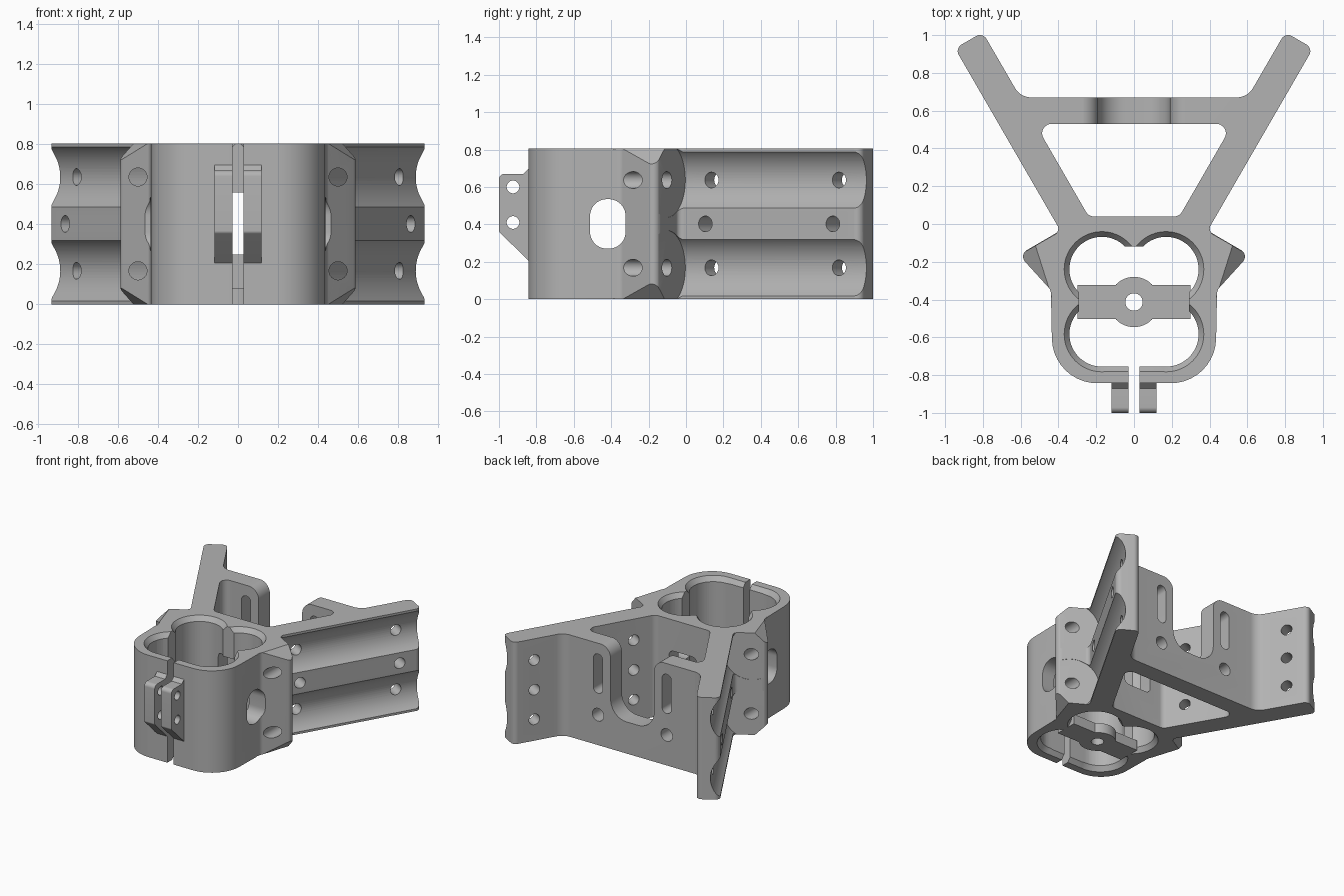
import bpy, bmesh, math
from mathutils import Vector

cube = bpy.data.objects.get("Cube")
if cube:
    bpy.data.objects.remove(cube, do_unlink=True)

H = 0.805
MID = H / 2
ROWS = (0.168, 0.637)

grey = bpy.data.materials.new("grey")
grey.use_nodes = True
COLOR = (0.45, 0.45, 0.45, 1)
grey.diffuse_color = COLOR
grey.node_tree.nodes["Principled BSDF"].inputs["Base Color"].default_value = COLOR


def rounded(points, steps=10):
    """Fillet the corners of a closed outline; each point is (u, v[, radius])."""
    out = []
    for i, pt in enumerate(points):
        p = Vector(pt[:2])
        if len(pt) < 3:
            out.append(p)
            continue
        a = (Vector(points[i - 1][:2]) - p).normalized()
        b = (Vector(points[(i + 1) % len(points)][:2]) - p).normalized()
        half = a.angle(b) / 2
        reach = pt[2] / math.tan(half)
        centre = p + (a + b).normalized() * pt[2] / math.sin(half)
        va, vb = p + a * reach - centre, p + b * reach - centre
        turn = math.atan2(va.x * vb.y - va.y * vb.x, va.dot(vb))
        for k in range(steps + 1):
            t = turn * k / steps
            c, s = math.cos(t), math.sin(t)
            out.append(centre + Vector((va.x * c - va.y * s, va.x * s + va.y * c)))
    return out


def prism(name, points, lo, hi, axis="z"):
    """Extrude a rounded outline along an axis."""
    place = {"z": lambda u, v, w: (u, v, w),
             "y": lambda u, v, w: (u, w, v),
             "x": lambda u, v, w: (w, u, v)}[axis]
    bm = bmesh.new()
    outline = rounded(points)
    rings = [[bm.verts.new(place(p.x, p.y, w)) for p in outline] for w in (lo, hi)]
    n = len(outline)
    for ring in rings:
        bm.faces.new(ring)
    for i in range(n):
        j = (i + 1) % n
        bm.faces.new((rings[0][i], rings[0][j], rings[1][j], rings[1][i]))
    return finish(name, bm)


def rod(name, start, end, r1, r2=None, sides=40):
    """Cylinder or cone between two points."""
    start, end = Vector(start), Vector(end)
    bm = bmesh.new()
    bmesh.ops.create_cone(bm, cap_ends=True, segments=sides, radius1=r1,
                          radius2=r1 if r2 is None else r2, depth=(end - start).length)
    turn = Vector((0, 0, 1)).rotation_difference(end - start).to_matrix().to_4x4()
    bm.transform(turn)
    bmesh.ops.translate(bm, verts=bm.verts, vec=(start + end) / 2)
    return finish(name, bm)


def finish(name, bm):
    bmesh.ops.recalc_face_normals(bm, faces=bm.faces)
    me = bpy.data.meshes.new(name)
    bm.to_mesh(me)
    bm.free()
    me.materials.append(grey)
    ob = bpy.data.objects.new(name, me)
    bpy.context.collection.objects.link(ob)
    return ob


def box(name, x0, x1, y0, y1, z0, z1):
    return prism(name, [(x0, y0), (x1, y0), (x1, y1), (x0, y1)], z0, z1)


def cut(target, cutter, operation="DIFFERENCE"):
    cutter.hide_render = True
    mod = target.modifiers.new("cut", "BOOLEAN")
    mod.operation, mod.solver, mod.object = operation, "EXACT", cutter
    bpy.context.view_layer.update()
    mesh = bpy.data.meshes.new_from_object(
        target.evaluated_get(bpy.context.evaluated_depsgraph_get()))
    target.modifiers.clear()
    target.data = mesh
    bpy.data.objects.remove(cutter, do_unlink=True)


# Main outline: clamp, bolt ears and splayed arms
half = [(0.43, -0.843, 0.24), (0.44, -0.35, 0.05), (0.61, -0.163, 0.04),
        (0.39, -0.035, 0.03), (0.948, 0.93, 0.04), (0.801, 1.015, 0.04),
        (0.601, 0.67, 0.1)]
bracket = prism("bracket", half + [(-p[0], *p[1:]) for p in reversed(half)], 0, H)

# Triangular opening between the arms
cut(bracket, prism("opening", [(0.24, 0.04, 0.05), (0.523, 0.53, 0.05),
                               (-0.523, 0.53, 0.05), (-0.24, 0.04, 0.05)], -0.1, 0.9))

# Four-lobed clamp cavity with chamfered rims
cut(bracket, box("cavity", -0.29, 0.29, -0.58, -0.12, -0.1, 0.9))
cut(bracket, box("cavity_front", -0.17, 0.17, -0.755, -0.5, -0.1, 0.9))
for x in (-0.17, 0.17):
    for y in (-0.24, -0.583):
        cut(bracket, rod("lobe", (x, y, -0.1), (x, y, 0.9), 0.172, sides=64))
        for z, inward in ((0, 1), (H, -1)):
            cut(bracket, rod("rim", (x, y, z - 0.01 * inward), (x, y, z + 0.04 * inward),
                             0.207, 0.17, sides=64))
for z, s in ((0, 1), (H, -1)):
    cut(bracket, prism("front_rim", [(-0.79, z - s * 0.01), (-0.75, z + s * 0.04),
                                     (-0.7, z + s * 0.04), (-0.7, z - s * 0.01)],
                       -0.17, 0.17, "x"))

# Clamp slit, web window and side slot
cut(bracket, box("slit", -0.028, 0.028, -0.9, -0.6, -0.1, 0.9))
cut(bracket, prism("web_window", [(-0.12, 0.25, 0.04), (0.12, 0.25, 0.04),
                                  (0.12, 0.56, 0.04), (-0.12, 0.56, 0.04)], -0.2, 0.1, "y"))
cut(bracket, prism("side_slot", [(-0.513, 0.27, 0.09), (-0.323, 0.27, 0.09),
                                 (-0.323, 0.535, 0.09), (-0.513, 0.535, 0.09)], -0.7, 0.7, "x"))

# Crossbar notch with rounded shoulders
cut(bracket, prism("notch", [(-0.4, 0.9), (-0.4, H + 0.001), (-0.19, H + 0.001, 0.09),
                             (-0.19, 0.25, 0.14), (0.19, 0.25, 0.14),
                             (0.19, H + 0.001, 0.09), (0.4, H + 0.001), (0.4, 0.9)],
                   0.5, 0.7, "y"))

for side in (1, -1):
    along = Vector((0.5 * side, 0.866, 0))
    out = Vector((0.866 * side, -0.5, 0))
    root = Vector((0.39 * side, -0.035, 0))

    # Crossbar slot and hole
    x = 0.3 * side
    cut(bracket, prism("bar_slot", [(x - 0.04, 0.41, 0.039), (x + 0.04, 0.41, 0.039),
                                    (x + 0.04, 0.72, 0.039), (x - 0.04, 0.72, 0.039)],
                       0.5, 0.7, "y"))
    cut(bracket, rod("bar_hole", (x, 0.5, 0.24), (x, 0.7, 0.24), 0.05))

    # Tube grooves along the arms and the bolt holes in the ears
    for z in ROWS:
        up = Vector((0, 0, z))
        axis = root + out * 0.132 + up
        cut(bracket, rod("groove", axis - along * 0.003, axis + along * 1.3, 0.2, sides=80))
        cut(bracket, rod("ear_hole", (0.5 * side, -0.45, z), (0.5 * side, -0.02, z), 0.045))

    # Cross holes through each arm
    for s in (0.16, 0.947):
        for z in (*ROWS, MID):
            p = root + along * s + Vector((0, 0, z))
            cut(bracket, rod("arm_hole", p + out * 0.1, p - out * 0.25, 0.042))

    # Sloped ear tips, top and bottom
    for flip in (False, True):
        wedge = bmesh.new()
        ends = []
        for px, py in ((0.435, -0.387), (0.526, -0.101)):
            ring = []
            for u, z in ((0, H), (0.2, H - 0.2), (0.2, H + 0.1), (0, H + 0.1)):
                ring.append(wedge.verts.new(((px + u * 0.953) * side, py - u * 0.303,
                                             H - z if flip else z)))
            ends.append(ring)
            wedge.faces.new(ring)
        for i in range(4):
            j = (i + 1) % 4
            wedge.faces.new((ends[0][i], ends[0][j], ends[1][j], ends[1][i]))
        cut(bracket, finish("ear_slope", wedge))

# Clamp tabs beside the slit
tab_side = [(-0.835, 0.2), (-1.0, 0.36, 0.02), (-1.0, 0.67, 0.03),
            (-0.87, 0.67), (-0.835, 0.705)]
tabs = []
for name, x0, x1 in (("left_clamp_tab", 0.028, 0.118), ("right_clamp_tab", -0.118, -0.028)):
    tab = prism(name, tab_side, x0, x1, "x")
    for z in (0.41, 0.6):
        cut(tab, rod("tab_hole", (x0 - 0.1, -0.925, z), (x1 + 0.1, -0.925, z), 0.034))
    tabs.append(tab)

# Floor bar with a central boss
bar = box("floor_bar", -0.3, 0.3, -0.503, -0.323, 0, 0.08)
cut(bar, rod("boss", (0, -0.413, 0), (0, -0.413, 0.08), 0.133, sides=64), "UNION")
cut(bar, rod("boss_hole", (0, -0.413, -0.1), (0, -0.413, 0.2), 0.046))

# Smooth curved walls, crisp edges
for ob in [bracket, bar] + tabs:
    bpy.ops.object.select_all(action="DESELECT")
    ob.select_set(True)
    bpy.context.view_layer.objects.active = ob
    bpy.ops.object.shade_smooth_by_angle(angle=math.radians(25))
